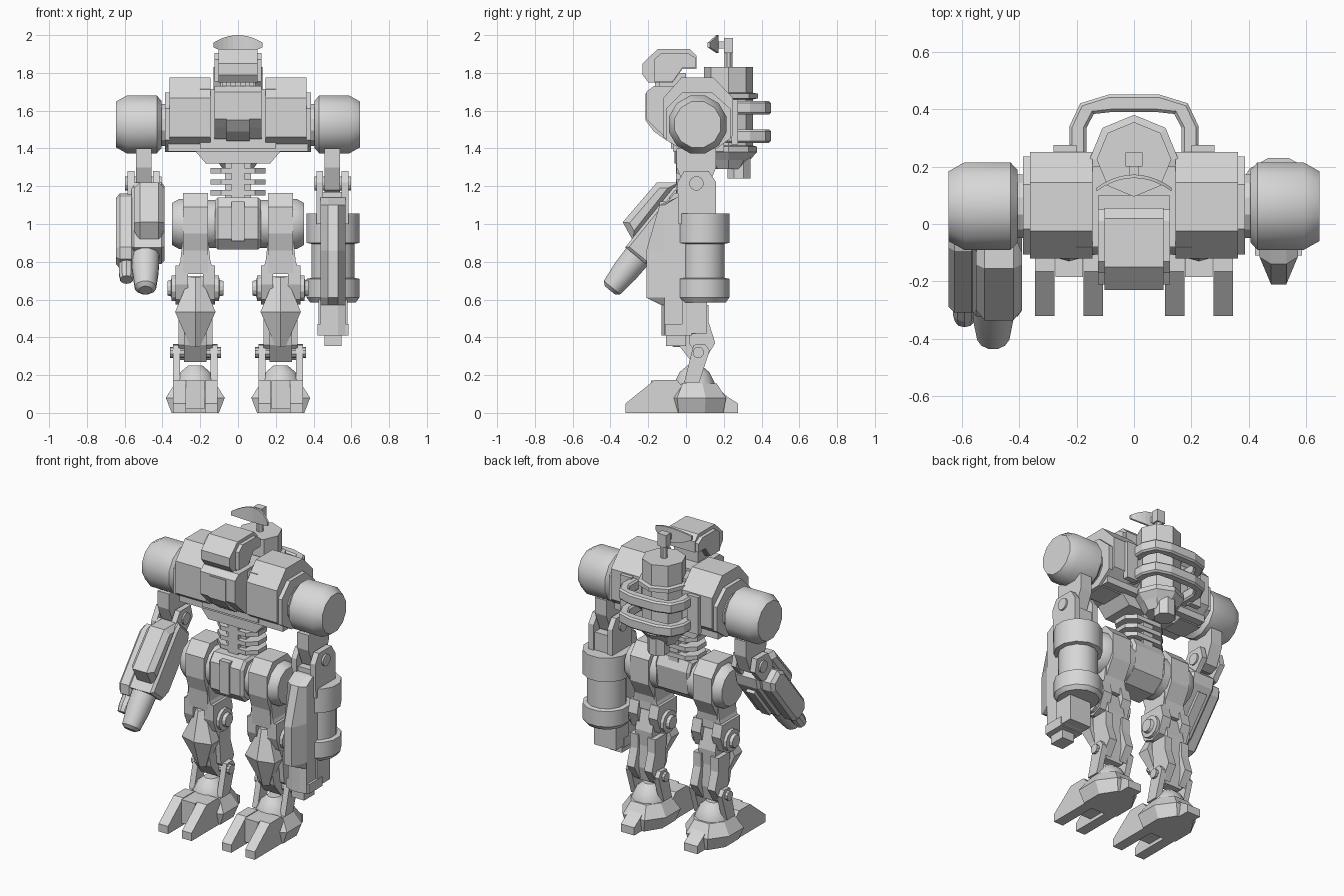
import bpy, bmesh, math
from mathutils import Matrix, Vector

grey = bpy.data.materials.new("armour_grey")
grey.diffuse_color = (0.68, 0.68, 0.68, 1)


def loft(name, rings, chamfer=0, smooth=False, matrix=None):
    """Skin matching rings of points, cap both ends."""
    bm = bmesh.new()
    rows = [[bm.verts.new(p) for p in r] for r in rings]
    n = len(rows[0])
    caps = [bm.faces.new(rows[0]), bm.faces.new(rows[-1])]
    for a, b in zip(rows, rows[1:]):
        for i in range(n):
            j = (i + 1) % n
            bm.faces.new((a[i], a[j], b[j], b[i]))
    bmesh.ops.recalc_face_normals(bm, faces=bm.faces[:])
    if chamfer:
        edges = [e for f in caps for e in f.edges]
        bmesh.ops.bevel(bm, geom=edges, offset=chamfer, segments=1, affect='EDGES')
    if smooth:
        for f in bm.faces:
            f.smooth = True
        for e in bm.edges:
            e.smooth = e.calc_face_angle(0) < math.radians(35)
    if matrix:
        bm.transform(matrix)
    me = bpy.data.meshes.new(name)
    bm.to_mesh(me)
    bm.free()
    me.materials.append(grey)
    ob = bpy.data.objects.new(name, me)
    bpy.context.collection.objects.link(ob)
    return ob


def place(axis, u, v, w):
    """Point with profile coordinates u, v and position w along the axis."""
    return {'x': (w, u, v), 'y': (u, w, v), 'z': (u, v, w)}[axis]


def prism(name, axis, pts, lo, hi, **kw):
    return loft(name, [[place(axis, u, v, w) for u, v in pts] for w in (lo, hi)], **kw)


def box(name, x0, x1, y0, y1, z0, z1, **kw):
    return prism(name, 'x', [(y0, z0), (y1, z0), (y1, z1), (y0, z1)], x0, x1, **kw)


def turned(name, axis, c, steps, n=12, phase=.5, **kw):
    """Round part: steps are (position along axis, radius)."""
    angs = [2 * math.pi * (i + phase) / n for i in range(n)]
    return loft(name, [[place(axis, c[0] + r * math.cos(a), c[1] + r * math.sin(a), w)
                        for a in angs] for w, r in steps], **kw)


def span(s, a, b):
    return min(s * a, s * b), max(s * a, s * b)


# Head and neck
prism("head", 'x', [(-.23, 1.85), (-.15, 1.926), (.02, 1.926), (.055, 1.89), (.055, 1.82),
      (-.02, 1.82), (-.07, 1.75), (-.2, 1.75), (-.23, 1.79)], -.102, .102)
prism("head_side_armour", 'x', [(-.17, 1.87), (-.13, 1.905), (.01, 1.905), (.05, 1.88),
      (.05, 1.825), (-.02, 1.825), (-.07, 1.755), (-.17, 1.755)], -.125, .125)
box("neck", -.085, .085, -.14, 0, 1.7, 1.8)
for x in (-.05, 0, .05):
    box("neck_strut", x - .012, x + .012, -.165, -.13, 1.7, 1.77)

# Torso
prism("chest", 'x', [(-.21, 1.70), (-.21, 1.555), (-.165, 1.51), (-.1, 1.45), (.1, 1.45),
      (.1, 1.73), (-.17, 1.73)], -.125, .125)
prism("chest_plate", 'x', [(-.215, 1.69), (-.215, 1.55), (-.17, 1.49), (-.1, 1.44), (-.1, 1.69)],
      -.06, .06)
box("torso_core", -.2, .2, -.08, .2, 1.4, 1.715)
box("torso_band", -.37, .37, -.07, .2, 1.385, 1.5)
prism("torso_base", 'y', [(-.22, 1.465), (.22, 1.465), (.23, 1.39), (.17, 1.32), (-.17, 1.32),
      (-.23, 1.39)], -.06, .16)

# Waist and pelvis
box("spine", -.035, .035, -.052, .13, 1.1, 1.36)
box("waist_core", -.07, .07, -.02, .1, 1.1, 1.34)
for z in (1.165, 1.222, 1.282):
    prism("waist_rib", 'z', [(-.145, 0), (-.09, -.05), (.09, -.05), (.145, 0),
          (.145, .09), (.09, .14), (-.09, .14), (-.145, .09)], z - .014, z + .014)
prism("pelvis", 'x', [(-.13, 1.09), (-.09, 1.14), (.12, 1.14), (.15, 1.08), (.13, .93),
      (.05, .865), (-.08, .865), (-.13, .92)], -.122, .122, chamfer=.015)
box("pelvis_plate", -.035, .035, -.14, -.1, .91, 1.12)

# Shoulders, upper arms and elbows
OCT = [(-.12, 1.667), (-.025, 1.775), (.145, 1.775), (.25, 1.667), (.25, 1.47),
       (.145, 1.38), (-.01, 1.38), (-.12, 1.46)]
for s in (1, -1):
    prism("shoulder_block", 'x', OCT, *span(s, .145, .362))
    prism("shoulder_collar", 'x', [(.06 + (y - .06) * .92, 1.525 + (z - 1.56) * .8)
          for y, z in OCT], *span(s, .36, .387))
    turned("shoulder_axle", 'x', (.062, 1.525), [(s * .38, .115), (s * .46, .115)], 12)
    turned("shoulder_drum", 'x', (.062, 1.527),
           [(s * .405, .13), (s * .43, .158), (s * .59, .158), (s * .645, .126)], smooth=True)
    prism("upper_arm", 'x', [(-.05, 1.4), (.16, 1.4), (.16, 1.3), (.11, 1.18), (.06, 1.16),
          (.0, 1.18), (-.05, 1.3)], *span(s, .458, .54))
    plate = [(-.01, 1.28), (.12, 1.28), (.16, 1.22), (.16, 1.0), (-.04, 1.0), (-.045, 1.22)] \
        if s > 0 else [(0, 1.28), (.11, 1.28), (.13, 1.2), (.06, 1.12), (-.06, 1.1), (-.05, 1.2)]
    for a, b in ((.415, .45), (.548, .585)):
        prism("elbow_plate", 'x', plate, *span(s, a, b))
    turned("elbow_pin", 'x', (.055, 1.215), [(s * .405, .038), (s * .597, .038)], 12)
    box("back_lug", *span(s, .2, .28), .24, .275, 1.42, 1.66)

# Forearm with vertical drum and long gun housing
box("forearm_neck", .44, .56, -.03, .15, 1.0, 1.17)
turned("forearm_drum", 'z', (.503, .09), [(.585, .125), (.61, .144), (.71, .144), (.715, .118),
       (.895, .118), (.9, .144), (1.055, .144)], 12, smooth=True)
ridge = [(-.05, 1.14), (-.14, 1.1), (-.21, .86), (-.21, .61), (-.13, .57), (-.13, .41),
         (.0, .41), (.11, .43), (.11, .54), (.05, 1.14)]
flank = [(max(y, -.115), z) for y, z in ridge]
loft("gun_housing", [[(x, y, z) for y, z in p] for x, p in
                     ((.437, flank), (.477, ridge), (.53, ridge), (.57, flank))])
box("gun_muzzle", .458, .547, -.105, .0, .355, .5)
box("gun_rear_block", .425, .58, -.02, .11, .42, .6)
box("gun_clamp", .422, .585, -.11, .03, .41, .47)

# Raised forearm: built hanging from the elbow, then swung forward
swing = Matrix.Translation(Vector((0, .055, 1.215))) @ Matrix.Rotation(math.radians(-39), 4, 'X')
prism("cannon_casing", 'x', [(-.07, -.05), (.07, -.06), (.1, -.12), (.1, -.44), (.06, -.5),
      (-.08, -.5), (-.08, -.1)], -.565, -.39, chamfer=.015, matrix=swing)
prism("cannon_top_plate", 'x', [(-.073, -.053), (-.166, -.128), (-.174, -.405), (-.068, -.448)],
      -.55, -.39, chamfer=.03, matrix=swing)
turned("cannon_barrel", 'z', (-.49, 0), [(-.728, .035), (-.71, .058), (-.6, .072), (-.44, .078)],
       12, smooth=True, matrix=swing)
prism("cannon_side_pod", 'x', [(-.04, -.1), (.05, -.1), (.08, -.15), (.08, -.5), (.05, -.54),
      (-.03, -.54), (-.07, -.49), (-.07, -.15)], -.645, -.545, chamfer=.02, matrix=swing)
turned("side_barrel", 'z', (-.59, .02), [(-.64, .035), (-.6, .042), (-.5, .042)], 10, matrix=swing)
box("cannon_rail", -.52, -.46, .09, .12, -.42, -.16, matrix=swing)

# Backpack reactor, mast and dish
turned("reactor", 'z', (0, .225), [(1.29, .08), (1.34, .115), (1.38, .15), (1.41, .15),
       (1.415, .13), (1.66, .13), (1.665, .155), (1.69, .155), (1.695, .13), (1.83, .13)], 8, 0)
turned("reactor_outlet", 'z', (0, .28), [(1.24, .066), (1.42, .066)], 8)
turned("mast", 'z', (0, .225), [(1.82, .022), (1.92, .022)], 8)
box("mast_head", -.03, .03, .2, .248, 1.905, 1.985)
box("dish_arm", -.015, .015, .16, .2, 1.93, 1.965)
dish = []
for i in range(-5, 6):
    t = i / 5
    y, low, high = .172 - .045 * t * t, 1.905 + .03 * t * t, 2.0 - .04 * t * t
    dish.append([(.13 * t, y - .012, low), (.13 * t, y, low),
                 (.13 * t, y, high), (.13 * t, y - .012, high)])
loft("dish", dish)

# Handle loops round the reactor
outer = [(.225, .2), (.225, .34), (.187, .42), (.09, .45)]
inner = [(.075, .39), (.14, .383), (.165, .335), (.165, .2)]
loop = outer + [(-x, y) for x, y in outer[::-1]] + [(-x, y) for x, y in inner[::-1]] + inner
for z in (1.465, 1.615):
    prism("reactor_handle", 'z', loop, z - .035, z + .035, chamfer=.01)

# Legs
for s in (1, -1):
    c = s * .226
    turned("hip_drum", 'x', (.02, 1.0),
           [(s * .11, .13), (s * .25, .138), (s * .31, .138), (s * .35, .115)], 12, smooth=True)
    prism("thigh", 'x', [(-.12, 1.09), (-.06, 1.165), (.09, 1.165), (.155, 1.09), (.155, .93),
          (.1, .83), (.09, .74), (-.08, .74), (-.09, .86), (-.12, .95)],
          *span(s, .158, .292))
    prism("thigh_flare", 'y', [(c - .069, .9), (c + .069, .9), (c + .08, .8), (c + .105, .735),
          (c - .105, .735), (c - .08, .8)], -.08, .095)
    for d in (-1, 1):
        prism("knee_fork", 'x', [(-.08, .78), (.1, .78), (.12, .7), (.08, .6), (.02, .575),
              (-.05, .6), (-.08, .68)], *sorted((c + d * .04, c + d * .105)))
        turned("knee_disc", 'x', (.02, .66), [(c + d * .1, .07), (c + d * .125, .07),
               (c + d * .128, .045), (c + d * .148, .04)], 12)
        prism("calf_rail", 'x', [(.0, .57), (.12, .57), (.12, .48), (.155, .37), (.1, .28),
              (.02, .36)], *sorted((c + d * .035, c + d * .09)))
        prism("ankle_yoke", 'x', [(.04, .36), (.1, .365), (.125, .33), (.07, .16), (-.01, .16),
              (.02, .28)], *sorted((c + d * .08, c + d * .118)))
        turned("ankle_pin", 'x', (.065, .32), [(c + d * .05, .03), (c + d * .135, .03)], 10)
        prism("toe", 'x', [(-.32, 0), (-.32, .05), (-.165, .175), (-.05, .175), (0, .12), (0, 0)],
              *sorted((c + d * .05, c + d * .118)))
    prism("shin", 'x', [(-.05, .725), (.08, .725), (.11, .6), (.1, .5), (.11, .36), (.09, .27),
          (.03, .27), (-.04, .36), (-.07, .5)], c - .06, c + .06)
    # Diamond knee guard, swept through widening and narrowing slices
    loft("knee_guard", [[(c - w, -.02, z), (c - w, y + .03, z), (c, y, z), (c + w, y + .03, z),
                         (c + w, -.02, z)]
                        for z, w, y in ((.72, .03, -.085), (.535, .107, -.13), (.35, .025, -.07))])
    # Foot
    sole = [(-.7, -.06), (-1, -.04), (-1, .1), (-.5, .2), (.5, .2), (1, .1), (1, -.04), (.7, -.06)]
    loft("foot_body", [[(c + u * w, .05 + (v - .05) * k, z) for u, v in sole]
                       for z, w, k in ((0, .125, .98), (.08, .156, 1.08), (.155, .108, .75))])
    prism("heel_ridge", 'x', [(.05, 0), (.275, 0), (.275, .05), (.22, .085), (.14, .155),
          (.05, .155)], c - .048, c + .048)
    box("foot_bridge", c - .048, c + .048, -.185, 0, .02, .172)
    turned("ankle_dome", 'z', (c, .045), [(.12, .115), (.16, .11), (.215, .082), (.25, .04)],
           12, smooth=True)
